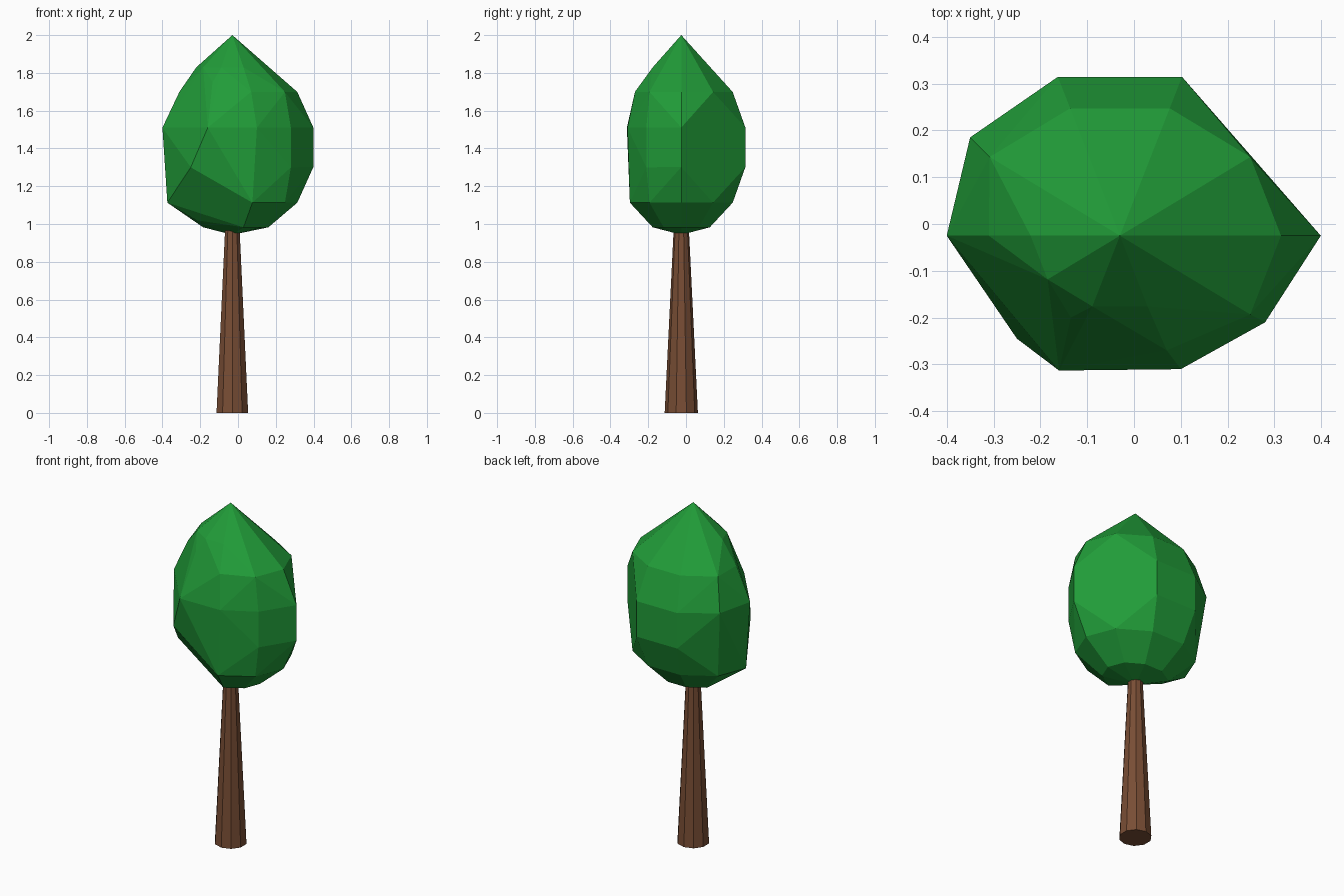
import bpy, bmesh
from math import sin, cos, pi, radians

if "Cube" in bpy.data.objects:
    bpy.data.objects.remove(bpy.data.objects["Cube"])

CX, CY = -0.03, -0.025          # tree axis


def finish(bm, name, color):
    bmesh.ops.recalc_face_normals(bm, faces=bm.faces)
    mesh = bpy.data.meshes.new(name)
    bm.to_mesh(mesh)
    bm.free()
    mat = bpy.data.materials.new(name + "_color")
    mat.diffuse_color = color
    mat.use_nodes = True
    mat.node_tree.nodes["Principled BSDF"].inputs["Base Color"].default_value = mat.diffuse_color
    mesh.materials.append(mat)
    obj = bpy.data.objects.new(name, mesh)
    bpy.context.collection.objects.link(obj)
    return obj


# Trunk: tapered ten-sided column
bm = bmesh.new()
bmesh.ops.create_cone(bm, cap_ends=True, segments=10, radius1=0.088,
                      radius2=0.04, depth=0.98)
bmesh.ops.translate(bm, verts=bm.verts, vec=(CX, CY, 0.49))
finish(bm, "trunk", (0.19, 0.075, 0.035, 1))

# Crown: ten-segment, seven-ring ellipsoid with uneven, chipped facets
RX, RY, RZ, CZ = 0.44, 0.366, 0.47, 1.406
# (ring, segment): moved position, or None where the facet is cut away
changes = {
    (3, 1): None, (4, 1): None,                          # back right cut
    (3, 4): (-0.35, 0.185, 1.51), (4, 4): None,          # back left cut
    (2, 5): (-0.31, CY, 1.70), (3, 5): (-0.40, CY, 1.51),
    (4, 5): None, (6, 5): (-0.22, CY, 1.02),             # left side
    (2, 6): None, (3, 6): None, (4, 6): (-0.25, -0.245, 1.30),
    (5, 6): None, (6, 6): None,                          # front left
    (2, 7): (-0.135, -0.20, 1.75), (3, 7): (-0.16, -0.313, 1.51),
    (4, 7): None, (5, 7): None, (6, 7): None,
    (2, 8): (0.07, -0.27, 1.70), (3, 8): (0.10, -0.31, 1.51),
    (4, 8): None,
    (3, 9): (0.28, -0.21, 1.51), (4, 9): (0.28, -0.21, 1.30),
}
bm = bmesh.new()
bm.verts.new((CX, CY, 2.0))
bm.verts.new((CX, CY, 0.943))
for ring in range(1, 7):
    t = pi * ring / 7
    for seg in range(10):
        a = radians(36 * seg)
        p = changes.get((ring, seg), (CX + RX * sin(t) * cos(a),
                                      CY + RY * sin(t) * sin(a),
                                      CZ + RZ * cos(t)))
        if p:
            bm.verts.new(p)
hull = bmesh.ops.convex_hull(bm, input=bm.verts)
loose = [v for v in bm.verts if not v.link_faces]
bmesh.ops.delete(bm, geom=loose, context='VERTS')
bmesh.ops.dissolve_limit(bm, angle_limit=radians(2), verts=bm.verts, edges=bm.edges)
finish(bm, "crown", (0.015, 0.33, 0.04, 1))
